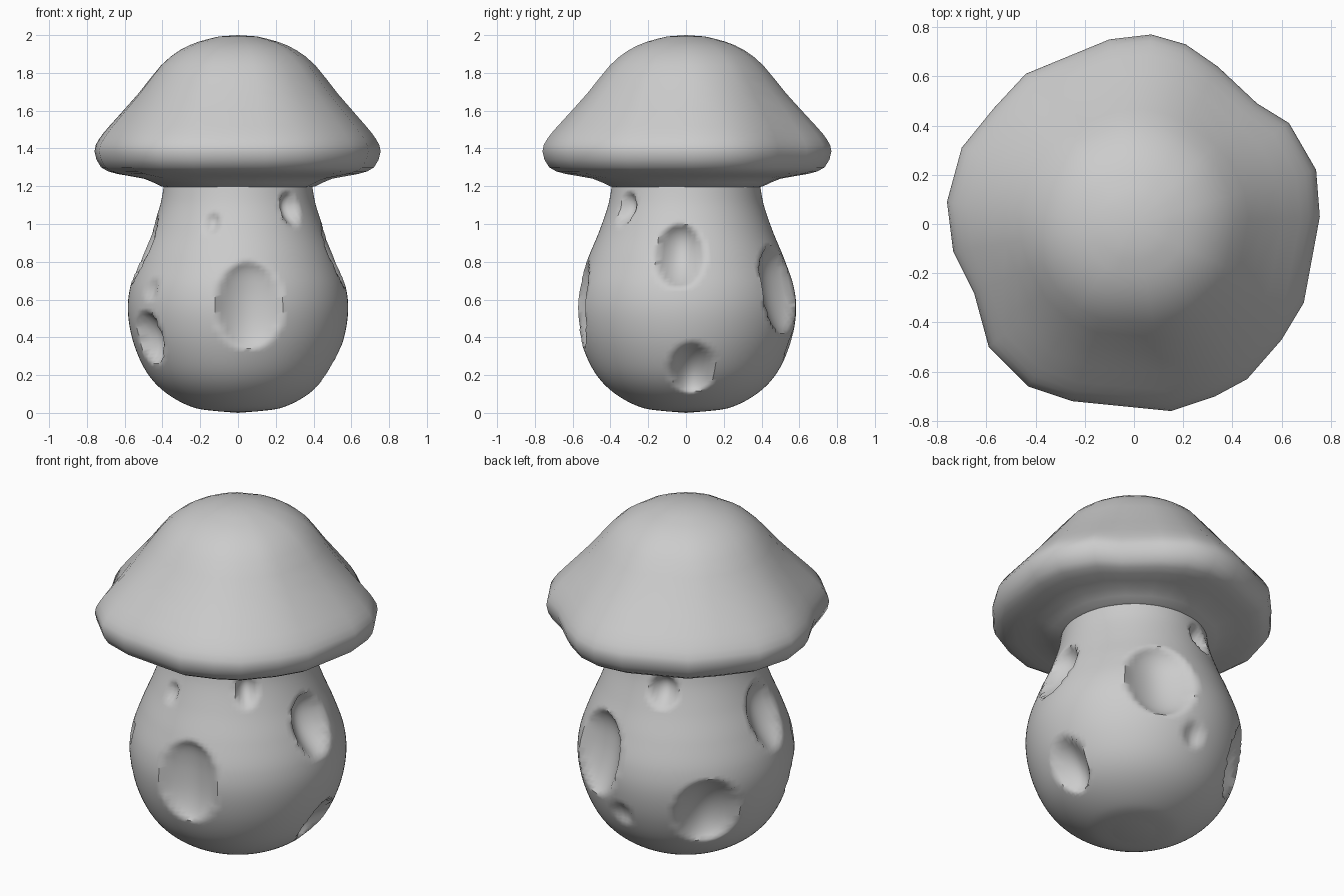
import bpy, bmesh, math

if "Cube" in bpy.data.objects:
    bpy.data.objects.remove(bpy.data.objects["Cube"])

def catmull(pts, n):
    """Smooth a 2D profile with n steps per span."""
    p = [pts[0]] + pts + [pts[-1]]
    out = []
    for i in range(1, len(p) - 2):
        for k in range(n):
            t = k / n
            out.append(tuple(0.5 * (2 * b + (c - a) * t + (2 * a - 5 * b + 4 * c - d) * t * t
                                    + (3 * b - a - 3 * c + d) * t ** 3)
                             for a, b, c, d in zip(*p[i - 1:i + 3])))
    return out + [pts[-1]]

def lathe(name, profile, angles, shape, pole_z):
    """Spin a profile about z; shape(r, z, angle, t) returns the local radius."""
    bm = bmesh.new()
    rings = []
    for j, (r, z) in enumerate(profile):
        t = j / (len(profile) - 1)
        rings.append([bm.verts.new((shape(r, z, a, t) * math.cos(a),
                                    shape(r, z, a, t) * math.sin(a), z)) for a in angles])
    n = len(angles)
    for lo, hi in zip(rings, rings[1:]):
        for i in range(n):
            bm.faces.new((lo[i], lo[(i + 1) % n], hi[(i + 1) % n], hi[i]))
    pole = bm.verts.new((0, 0, pole_z))
    for i in range(n):
        bm.faces.new((pole, rings[0][(i + 1) % n], rings[0][i]))
    bmesh.ops.recalc_face_normals(bm, faces=bm.faces)
    mesh = bpy.data.meshes.new(name)
    bm.to_mesh(mesh)
    bm.free()
    ob = bpy.data.objects.new(name, mesh)
    bpy.context.collection.objects.link(ob)
    bpy.ops.object.select_all(action='DESELECT')
    bpy.context.view_layer.objects.active = ob
    ob.select_set(True)
    bpy.ops.object.shade_smooth_by_angle(angle=math.radians(50))
    return ob

# Stem: bulbous body with carved hollows (angle, z, half width, half height, depth)
hollows = [(-84, 0.57, 0.18, 0.23, 0.10), (212, 0.40, 0.11, 0.14, 0.10),
           (137, 0.42, 0.18, 0.20, 0.12), (65, 0.65, 0.20, 0.23, 0.12),
           (-4, 0.83, 0.13, 0.17, 0.11), (184, 0.86, 0.13, 0.18, 0.08),
           (4, 0.24, 0.12, 0.13, 0.11), (-49, 1.08, 0.06, 0.09, 0.06),
           (108, 1.07, 0.08, 0.09, 0.07), (252, 1.00, 0.04, 0.06, 0.03),
           (86, 0.36, 0.06, 0.07, 0.03), (217, 0.65, 0.05, 0.06, 0.02)]

def stem_radius(r, z, a, t):
    cut = 0
    for deg, hz, hw, hh, depth in hollows:
        da = (a - math.radians(deg) + math.pi) % (2 * math.pi) - math.pi
        rho = math.hypot(da * r / hw, (z - hz) / hh)
        if rho < 1:
            cut = max(cut, depth * (1 - rho ** 2) ** 0.8)
    return r - cut

stem_profile = catmull([(0.10, 0.008), (0.24, 0.03), (0.38, 0.105), (0.48, 0.21), (0.55, 0.36),
                        (0.582, 0.52), (0.572, 0.66), (0.522, 0.81), (0.46, 0.96),
                        (0.412, 1.1), (0.39, 1.22)], 8)
lathe("stem", stem_profile, [2 * math.pi * i / 120 for i in range(120)], stem_radius, 0)

# Cap: dome following the uneven rim outline, closing in on the stem underneath
rim = [(0.755, 0.03), (0.74, 0.22), (0.63, 0.41), (0.5, 0.49), (0.34, 0.64), (0.21, 0.73),
       (0.07, 0.77), (-0.1, 0.75), (-0.44, 0.61), (-0.57, 0.47), (-0.70, 0.31), (-0.76, 0.09),
       (-0.735, -0.11), (-0.65, -0.28), (-0.59, -0.5), (-0.43, -0.66), (-0.25, -0.72),
       (0.15, -0.76), (0.33, -0.7), (0.46, -0.63), (0.6, -0.47), (0.69, -0.32)]
rim_radius = {math.atan2(y, x): math.hypot(x, y) for x, y in rim}

def cap_radius(r, z, a, t):
    w = min(1, max(0, (r - 0.4) / 0.34))
    return r * (1 + (rim_radius[a] / 0.76 - 1) * w)

cap_profile = catmull([(0.10, 1.993), (0.21, 1.965), (0.31, 1.92), (0.41, 1.84), (0.53, 1.69),
                       (0.68, 1.52), (0.735, 1.45), (0.76, 1.385), (0.725, 1.30),
                       (0.64, 1.265), (0.5, 1.24), (0.41, 1.20), (0.36, 1.19)], 2)
lathe("cap", cap_profile, sorted(rim_radius), cap_radius, 2.0)
